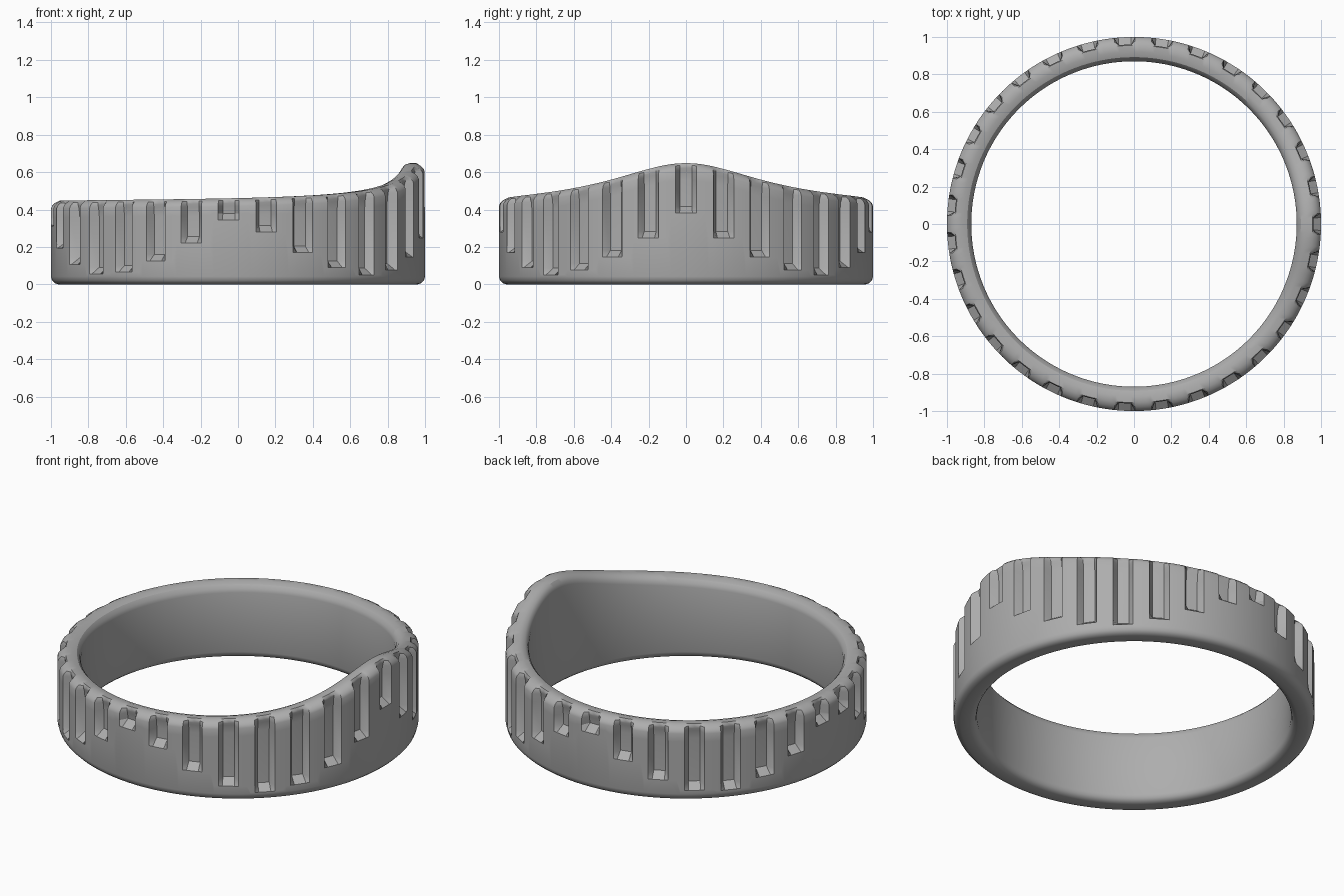
import bpy, bmesh, math

cube = bpy.data.objects.get("Cube")
if cube:
    bpy.data.objects.remove(cube, do_unlink=True)

GROOVES = 31
PITCH = math.tau / GROOVES
DEPTH = 0.05
INNER = 0.87


def rim_height(a):
    """Top of the band: a soft peak on the +x side."""
    return 0.442 + 0.206 / (1 + (a / 0.5) ** 2)


def groove_bottom(a):
    """Lower end of a groove: four arches around the band."""
    quarter = math.pi / 2
    t = abs(a - quarter * round(a / quarter)) / (quarter / 2)
    return 0.05 + 0.33 * (1 - t) ** 1.7


def section(h, b, d):
    """Closed cross-section as (radius, z), cut inward by d in the groove."""
    slope_end = b + 0.035
    floor_top = max(h - 0.09, slope_end)
    notch = 1 - 0.8 * d
    return [
        (INNER, 0.04), (INNER, h - 0.05),
        (0.876, h - 0.028), (0.892, h - 0.009), (0.92, h),         # inner lip
        (min(0.955, notch), h), (min(0.978, notch), h - 0.012),    # outer lip
        (min(0.993, notch), h - 0.026), (1 - 0.9 * d, h - 0.042),
        (1 - d, floor_top), (1 - d, slope_end), (1, b),            # groove
        (1, 0.042), (0.994, 0.02), (0.98, 0.006), (0.96, 0),       # lower edge
        (0.91, 0), (0.89, 0.006), (0.876, 0.02),
    ]


# Column offsets within one groove cell: shoulder, wall, floor, wall, ridge
columns = [(-0.056, 0), (-0.034, DEPTH), (0, DEPTH), (0.034, DEPTH),
           (0.056, 0), (0.08, 0), (PITCH / 2, 0), (PITCH - 0.08, 0)]

bm = bmesh.new()
loops = []
for i in range(GROOVES):
    centre = i * PITCH
    for offset, d in columns:
        a = centre + offset
        signed = math.remainder(a, math.tau)
        # Ridge columns past the middle follow the next groove
        owner = centre if offset < PITCH / 2 + 0.001 else centre + PITCH
        b = groove_bottom(math.remainder(owner, math.tau))
        loops.append([bm.verts.new((r * math.cos(a), r * math.sin(a), z))
                      for r, z in section(rim_height(signed), b, d)])

for k, here in enumerate(loops):
    there = loops[(k + 1) % len(loops)]
    for j in range(len(here)):
        n = (j + 1) % len(here)
        bm.faces.new((here[j], here[n], there[n], there[j]))
bmesh.ops.recalc_face_normals(bm, faces=bm.faces)

mesh = bpy.data.meshes.new("grooved_band")
bm.to_mesh(mesh)
bm.free()
band = bpy.data.objects.new("grooved_band", mesh)
bpy.context.collection.objects.link(band)

# Plain grey metal
grey = bpy.data.materials.new("grey_metal")
grey.use_nodes = True
colour = (0.42, 0.42, 0.42, 1)
grey.diffuse_color = colour
grey.node_tree.nodes["Principled BSDF"].inputs["Base Color"].default_value = colour
mesh.materials.append(grey)

# Smooth round surfaces, crisp groove edges
bpy.ops.object.select_all(action="DESELECT")
band.select_set(True)
bpy.context.view_layer.objects.active = band
bpy.ops.object.shade_smooth_by_angle(angle=math.radians(32))
